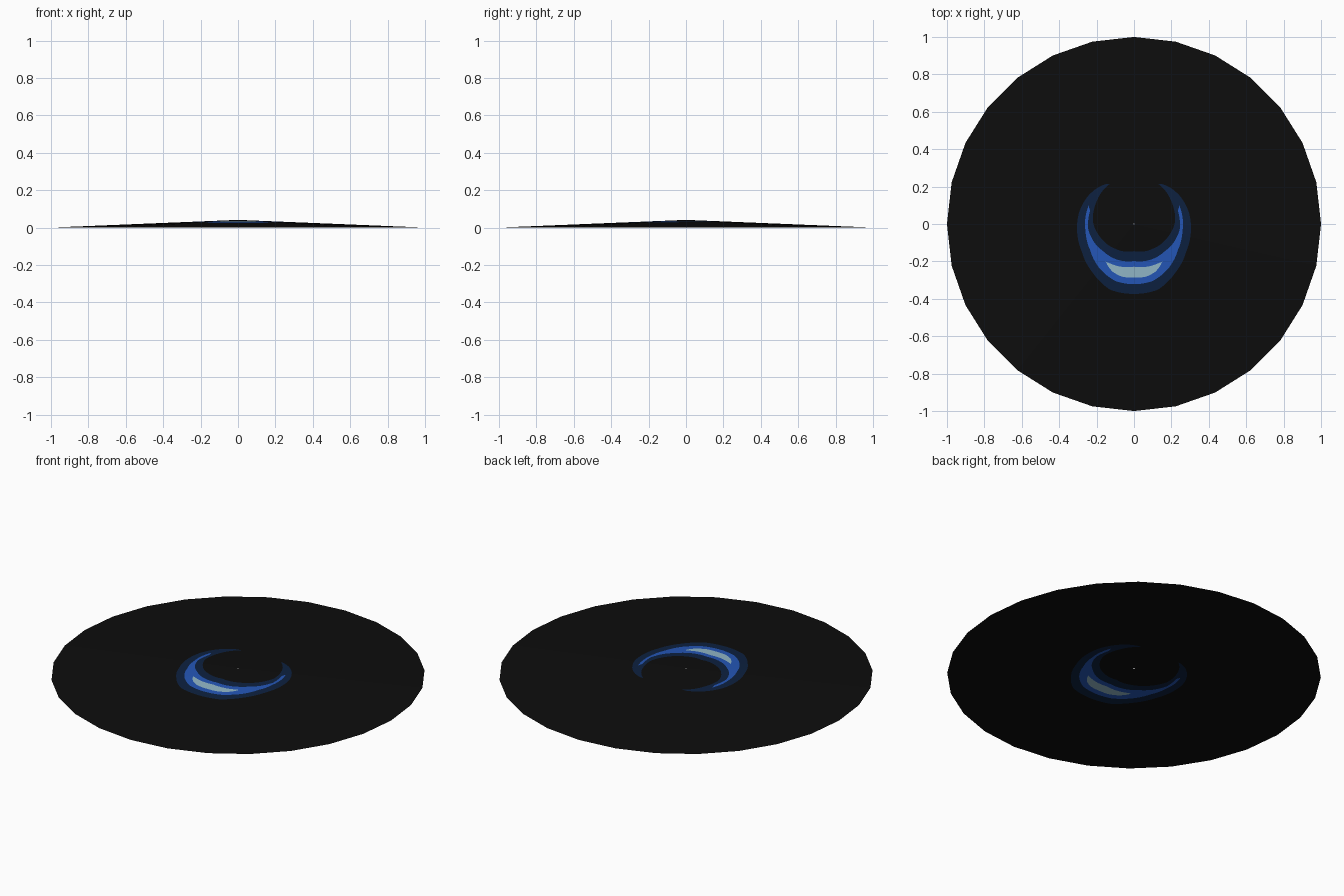
import bpy, bmesh, math

if "Cube" in bpy.data.objects:
    bpy.data.objects.remove(bpy.data.objects["Cube"])

SIDES, SUB, HEIGHT, HOLE = 28, 8, 0.041, 0.004


def material(name, rgb):
    m = bpy.data.materials.new(name)
    m.diffuse_color = (*rgb, 1)
    m.use_nodes = True
    m.node_tree.nodes["Principled BSDF"].inputs["Base Color"].default_value = m.diffuse_color
    return m


# Crescent outlines: (degrees away from the front, radius), mirrored left to right
NAVY_IN = [(0, .145), (36, .165), (67, .192), (93, .220), (119, .232), (133, .242), (147, .250)]
NAVY_OUT = [(0, .374), (20, .374), (40, .342), (62, .316), (84, .306), (102, .300),
            (121, .288), (134, .276), (145, .261), (149, .250)]
BLUE_IN = [(0, .198), (28, .212), (49, .220), (66, .235), (85, .247), (100, .245), (107, .245), (112, .262)]
BLUE_OUT = [(0, .322), (18, .321), (38, .300), (59, .273), (81, .262), (101, .262), (112, .262)]
PALE_IN = [(0, .228), (21, .241), (34, .248), (36, .252)]
PALE_OUT = [(0, .287), (13, .289), (24, .280), (33, .262), (36, .252)]


def sample(keys, deg):
    for (a, r), (b, s) in zip(keys, keys[1:]):
        if deg <= b:
            return r + (s - r) * (deg - a) / (b - a)
    return keys[-1][1]


def clamp(v, lo, hi):
    return max(lo, min(hi, v))


def band_radii(deg):
    n0 = sample(NAVY_IN, deg)
    n1 = max(n0, sample(NAVY_OUT, deg))
    b0 = clamp(sample(BLUE_IN, deg), n0, n1)
    b1 = clamp(sample(BLUE_OUT, deg), b0, n1)
    p0 = clamp(sample(PALE_IN, deg), b0, b1)
    p1 = clamp(sample(PALE_OUT, deg), p0, b1)
    return [HOLE, n0, b0, p0, p1, b1, n1]


# Shallow open cone with flat sides, split into bands along the crescent outlines
bm = bmesh.new()
step = 2 * math.pi / SIDES
rings = []
for i in range(SIDES * SUB):
    th = i * step / SUB
    deg = math.degrees(th)
    off = (th % step if i % SUB else 0) - step / 2
    rim = math.cos(step / 2) / math.cos(off)      # straight polygon edge
    radii = band_radii(min(deg, 360 - deg)) + [rim]
    rings.append([bm.verts.new((r * math.sin(th), -r * math.cos(th), HEIGHT * (1 - r / rim)))
                  for r in radii])

BANDS = [0, 1, 2, 3, 2, 1, 0]                     # black, navy, blue, pale and back
for i, a in enumerate(rings):
    b = rings[(i + 1) % len(rings)]
    for k, mat in enumerate(BANDS):
        f = bm.faces.new((a[k], a[k + 1], b[k + 1], b[k]))
        f.material_index = mat
bmesh.ops.remove_doubles(bm, verts=bm.verts, dist=2e-5)

mesh = bpy.data.meshes.new("shallow_cone_disc")
bm.to_mesh(mesh)
bm.free()
for m in (material("black", (.004, .004, .004)), material("navy", (.004, .015, .051)),
          material("blue", (.018, .095, .48)), material("pale blue", (.29, .48, .58))):
    mesh.materials.append(m)
disc = bpy.data.objects.new("shallow_cone_disc", mesh)
bpy.context.collection.objects.link(disc)
